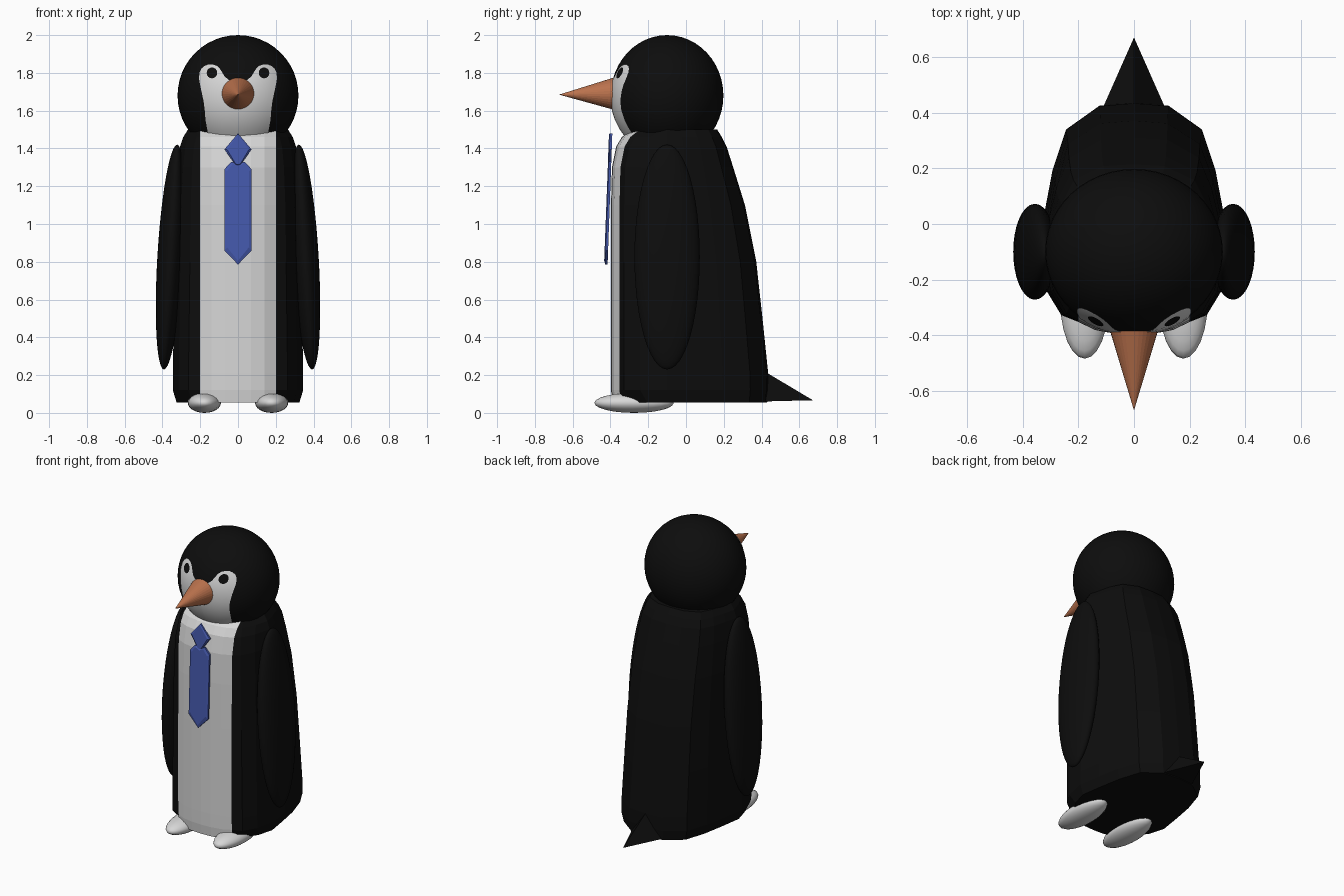
import bpy, bmesh, math

if "Cube" in bpy.data.objects:
    bpy.data.objects.remove(bpy.data.objects["Cube"])


def material(name, rgb):
    m = bpy.data.materials.new(name)
    m.diffuse_color = (*rgb, 1)
    m.use_nodes = True
    m.node_tree.nodes["Principled BSDF"].inputs["Base Color"].default_value = m.diffuse_color
    return m


BLACK = material("black", (0.004, 0.004, 0.004))
WHITE = material("white", (0.68, 0.68, 0.68))
ORANGE = material("orange", (0.50, 0.17, 0.075))
BLUE = material("blue", (0.06, 0.10, 0.42))


def make(name, verts, faces, mats, smooth=False, fix=True):
    me = bpy.data.meshes.new(name)
    me.from_pydata(verts, [], faces)
    if fix:
        bm = bmesh.new()
        bm.from_mesh(me)
        bmesh.ops.remove_doubles(bm, verts=bm.verts, dist=1e-5)
        bmesh.ops.recalc_face_normals(bm, faces=bm.faces)
        bm.to_mesh(me)
        bm.free()
    for m in mats:
        me.materials.append(m)
    for p in me.polygons:
        p.use_smooth = smooth
    ob = bpy.data.objects.new(name, me)
    bpy.context.collection.objects.link(ob)
    return ob


def ellipsoid(name, centre, radii, mat, u=32, v=16, shear=0.0):
    bm = bmesh.new()
    bmesh.ops.create_uvsphere(bm, u_segments=u, v_segments=v, radius=1)
    for p in bm.verts:
        x, y, z = p.co
        p.co = (centre[0] + radii[0] * x + shear * z,
                centre[1] + radii[1] * y, centre[2] + radii[2] * z)
    me = bpy.data.meshes.new(name)
    bm.to_mesh(me)
    bm.free()
    me.materials.append(mat)
    for f in me.polygons:
        f.use_smooth = True
    ob = bpy.data.objects.new(name, me)
    bpy.context.collection.objects.link(ob)
    return ob


# Body: loft of rings (z, half width, front y, back y, side inset)
levels = [(0.055, 0.325, -0.39, 0.43, 0.05), (0.12, 0.345, -0.397, 0.437, 0),
          (0.21, 0.345, -0.398, 0.435, 0), (0.5, 0.34, -0.398, 0.405, 0),
          (0.8, 0.335, -0.398, 0.372, 0), (1.1, 0.33, -0.397, 0.312, 0),
          (1.3, 0.32, -0.392, 0.25, 0), (1.41, 0.307, -0.37, 0.215, 0),
          (1.46, 0.29, -0.34, 0.19, 0), (1.50, 0.265, -0.29, 0.165, 0)]


def ring(z, w, f, b, inset):
    half = [(0.0, f), (0.07, f + 0.003), (0.14, f + 0.016), (0.2, f + 0.045),
            (max(0.76 * w, 0.21), f + 0.07 + inset), (0.91 * w, f + 0.155 + inset * 0.6),
            (w, -0.1)]
    half += [(fx * w, -0.1 + t * (b + 0.1)) for fx, t in
             [(0.93, 0.28), (0.85, 0.55), (0.71, 0.82), (0.36, 0.98)]]
    pts = half + [(0, b)] + [(-x, y) for x, y in reversed(half[1:])]
    return [(x, y, z) for x, y in pts]


rings = [ring(*l) for l in levels]
n = len(rings[0])
verts = [p for r in rings for p in r]
faces = [(i * n + j, i * n + (j + 1) % n, (i + 1) * n + (j + 1) % n, (i + 1) * n + j)
         for i in range(len(rings) - 1) for j in range(n)]
faces += [tuple(range(n)), tuple(range(len(verts) - n, len(verts)))]
body = make("body", verts, faces, [BLACK, WHITE])
# White belly: front strip between the x = +-0.2 edges
for p in body.data.polygons:
    if p.center.y < -0.2 and abs(p.center.x) < 0.195 and abs(p.normal.z) < 0.95:
        p.material_index = 1

# Head
HC, HR = (0, -0.10, 1.68), (0.32, 0.298, 0.32)
ellipsoid("head", HC, HR, BLACK, 48, 24)


def on_head(x, z, k):
    q = 1 - (x / (HR[0] * k)) ** 2 - ((z - HC[2]) / (HR[2] * k)) ** 2
    return (x, HC[1] - HR[1] * k * math.sqrt(max(q, 0)), z)


# Face mask: rows of (z, inner x, outer x) laid on the head
rows = [(1.465, 0, 0.155), (1.50, 0, 0.163), (1.55, 0, 0.172), (1.60, 0, 0.176),
        (1.65, 0, 0.182), (1.70, 0, 0.193), (1.735, 0, 0.2), (1.76, 0.045, 0.205),
        (1.78, 0.07, 0.206), (1.805, 0.085, 0.203), (1.825, 0.098, 0.192),
        (1.838, 0.113, 0.175), (1.845, 0.135, 0.155)]
C = 8
for side, s in (("right", 1), ("left", -1)):
    v = [on_head(s * (a + (b - a) * c / C), z, 1.012) for z, a, b in rows for c in range(C + 1)]
    f = []
    for r in range(len(rows) - 1):
        for c in range(C):
            q = [r * (C + 1) + c, r * (C + 1) + c + 1, (r + 1) * (C + 1) + c + 1, (r + 1) * (C + 1) + c]
            f.append(q if s > 0 else q[::-1])
    make(side + "_face_patch", v, f, [WHITE], True, False)

    # Eye disc
    N = 16
    v = [on_head(s * 0.138, 1.80, 1.022)]
    v += [on_head(s * 0.138 + 0.028 * math.cos(2 * math.pi * i / N),
                  1.80 + 0.029 * math.sin(2 * math.pi * i / N), 1.022) for i in range(N)]
    make(side + "_eye", v, [(0, i + 1, (i + 1) % N + 1) for i in range(N)], [BLACK], False, False)

    # Flipper and foot
    ellipsoid(side + "_flipper", (s * 0.357, -0.10, 0.825), (0.07, 0.173, 0.595), BLACK, 32, 24, -s * 0.035)
    ellipsoid(side + "_foot", (s * 0.178, -0.275, 0.053), (0.088, 0.21, 0.053), WHITE, 24, 12)

# Beak cone
N = 32
v = [(0, -0.672, 1.685)] + [(0.086 * math.cos(2 * math.pi * i / N), -0.386,
                             1.69 + 0.084 * math.sin(2 * math.pi * i / N)) for i in range(N)]
make("beak", v, [(0, i + 1, (i + 1) % N + 1) for i in range(N)] + [tuple(range(1, N + 1))], [ORANGE])

# Tail wedge
make("tail", [(-0.125, 0.39, 0.06), (0.125, 0.39, 0.06), (0, 0.39, 0.235), (0, 0.672, 0.067)],
     [(0, 1, 2), (0, 1, 3), (1, 2, 3), (2, 0, 3)], [BLACK])


# Tie: outlined plates with a slightly inset front, hanging on a slope
def plate(name, half):
    pts = half + [(-x, z) for x, z in reversed(half) if x > 0]
    m = len(pts)
    cz = sum(p[1] for p in pts) / m

    def y(z):
        return -0.402 - 0.025 * (1.48 - z) / 0.69

    v = [(x, y(z) + 0.012, z) for x, z in pts]
    v += [(x, y(z), z) for x, z in pts]
    v += [(x * 0.8, y(z) - 0.006, cz + (z - cz) * 0.94) for x, z in pts]
    f = [tuple(range(m)), tuple(range(2 * m, 3 * m))]
    f += [(k * m + i, k * m + (i + 1) % m, (k + 1) * m + (i + 1) % m, (k + 1) * m + i)
          for k in range(2) for i in range(m)]
    make(name, v, f, [BLUE])


plate("tie_knot", [(0, 1.48), (0.072, 1.395), (0.015, 1.315), (0, 1.31)])
plate("tie_blade", [(0, 1.315), (0.035, 1.33), (0.072, 1.29), (0.072, 0.86), (0, 0.785)])
